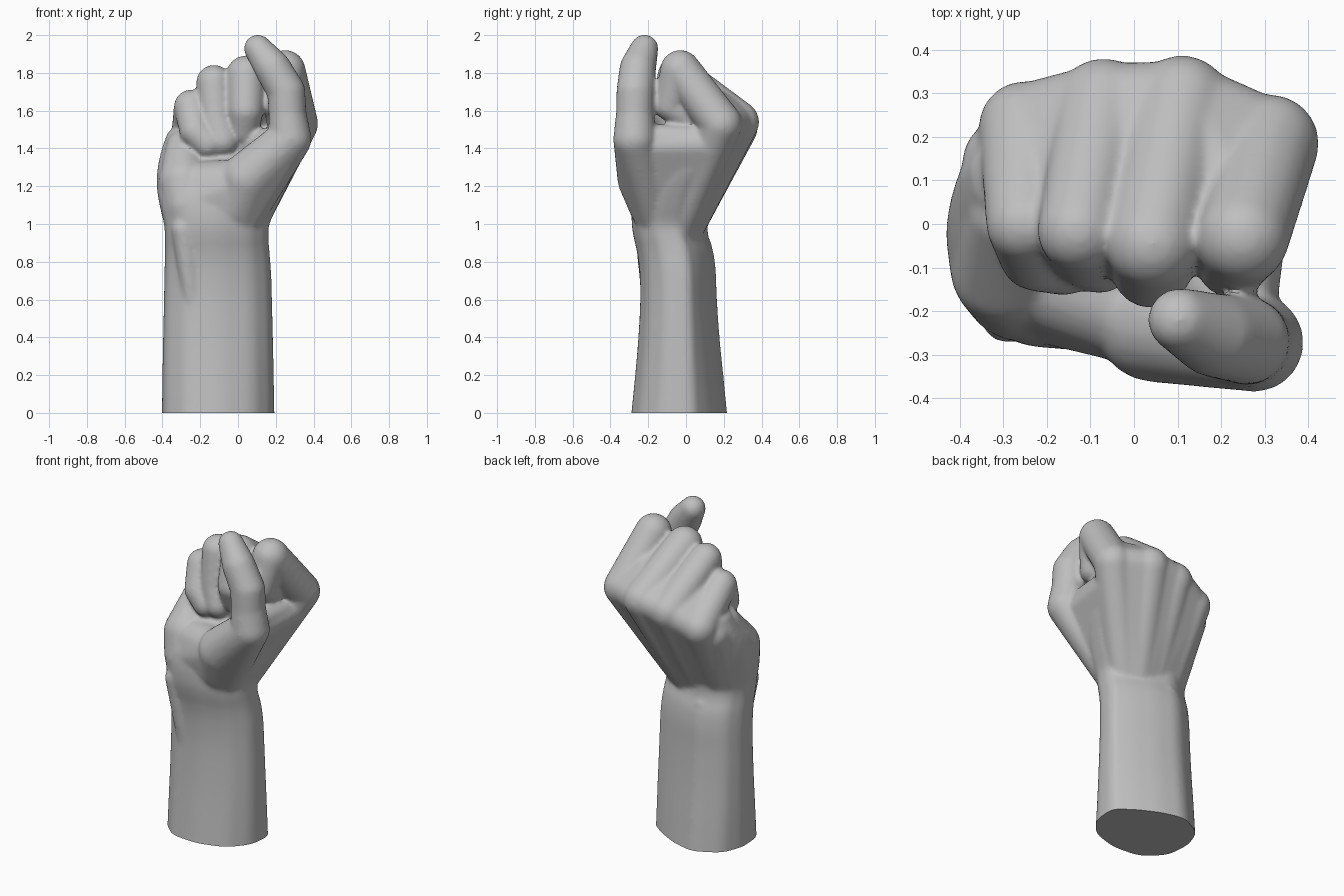
import bpy, bmesh
from mathutils import Vector

if "Cube" in bpy.data.objects:
    bpy.data.objects.remove(bpy.data.objects["Cube"])

skin = bpy.data.materials.new("grey_clay")
skin.diffuse_color = (0.52, 0.52, 0.52, 1)
skin.use_nodes = True
skin.node_tree.nodes["Principled BSDF"].inputs["Base Color"].default_value = skin.diffuse_color

body = bmesh.new()          # every solid is collected here, then fused

# unit ball used as the joint of every hull
ball = bmesh.new()
bmesh.ops.create_icosphere(ball, subdivisions=3, radius=1)
BALL = [v.co.copy() for v in ball.verts]
ball.free()


def add(bm):
    me = bpy.data.meshes.new("tmp")
    bm.to_mesh(me)
    bm.free()
    body.from_mesh(me)
    bpy.data.meshes.remove(me)


def hull(*joints):
    """Convex skin around balls given as (x, y, z, radius)."""
    bm = bmesh.new()
    for x, y, z, r in joints:
        for c in BALL:
            bm.verts.new(Vector((x, y, z)) + c * r)
    bmesh.ops.convex_hull(bm, input=bm.verts[:])
    bmesh.ops.delete(bm, geom=[v for v in bm.verts if not v.link_faces], context='VERTS')
    bmesh.ops.recalc_face_normals(bm, faces=bm.faces[:])
    add(bm)


def limb(joints):
    for a, b in zip(joints, joints[1:]):
        hull(a, b)


def mix(a, b, t, r):
    return tuple(a[k] + (b[k] - a[k]) * t for k in range(3)) + (r,)


def spline(p, t):
    """Catmull-Rom through four rings."""
    return [.5 * (2 * b + (c - a) * t + (2 * a - 5 * b + 4 * c - d) * t * t
                  + (3 * b - a - 3 * c + d) * t ** 3) for a, b, c, d in zip(*p)]


# forearm cross-section, rounded by corner cutting
prof = [(1, .27), (.95, -.35), (.62, -.8), (.05, -1), (-.55, -.94), (-.95, -.5),
        (-1, .15), (-.82, .68), (-.3, 1), (.2, .85), (.65, .58)]
for _ in range(2):
    cut = []
    for i, a in enumerate(prof):
        b = prof[(i + 1) % len(prof)]
        cut += [(a[0] * .82 + b[0] * .18, a[1] * .82 + b[1] * .18),
                (a[0] * .18 + b[0] * .82, a[1] * .18 + b[1] * .82)]
    prof = cut
lo = [min(p[k] for p in prof) for k in (0, 1)]
hi = [max(p[k] for p in prof) for k in (0, 1)]
prof = [[(p[k] - lo[k]) / (hi[k] - lo[k]) for k in (0, 1)] for p in prof]

# forearm, wrist and palm: z, x min, x max, y min, y max
key = [(-.06, -.403, .194, -.295, .224), (.2, -.4, .189, -.269, .198),
       (.4, -.396, .185, -.252, .178), (.6, -.392, .18, -.242, .164),
       (.75, -.389, .175, -.246, .158), (.85, -.387, .167, -.259, .145),
       (.93, -.387, .162, -.277, .12), (1.0, -.392, .167, -.287, .117),
       (1.1, -.415, .213, -.285, .145), (1.2, -.43, .262, -.26, .18),
       (1.3, -.425, .31, -.18, .215), (1.4, -.403, .34, -.07, .25),
       (1.49, -.37, .35, -.03, .27)]
pad = [key[0]] + key + [key[-1]]
rings = [spline(pad[i:i + 4], s / 4) for i in range(len(key) - 1) for s in range(4)] + [key[-1]]
bm = bmesh.new()
loops = [[bm.verts.new((x0 + (x1 - x0) * u, y0 + (y1 - y0) * v, z)) for u, v in prof]
         for z, x0, x1, y0, y1 in rings]
for a, b in zip(loops, loops[1:]):
    for i in range(len(a)):
        j = (i + 1) % len(a)
        bm.faces.new((a[i], a[j], b[j], b[i]))
bm.faces.new(loops[0])
bm.faces.new(loops[-1])
bmesh.ops.recalc_face_normals(bm, faces=bm.faces[:])
add(bm)

# fingers: knuckle, middle joint, end joint, tip
index = [(.312, .185, 1.53, .113), (.25, -.03, 1.815, .107), (.225, -.085, 1.63, .085), (.22, .01, 1.56, .075)]
middle = [(.11, .275, 1.54, .113), (.042, -.045, 1.788, .105), (.04, -.1, 1.6, .094), (.03, -.065, 1.5, .085)]
ring = [(-.07, .27, 1.51, .111), (-.127, -.015, 1.748, .095), (-.112, -.053, 1.54, .09), (-.08, -.075, 1.44, .085)]
pinky = [(-.25, .222, 1.435, .107), (-.25, .0, 1.622, .09), (-.225, -.07, 1.49, .085), (-.16, -.085, 1.425, .08)]
fingers = (index, middle, ring, pinky)
wrists = [(.04, -.04, .98, .1), (-.03, -.015, .96, .1), (-.12, -.015, .96, .1), (-.23, -.03, .96, .1)]
for finger, w in zip(fingers, wrists):
    limb(finger)
    hull(w, finger[0])                           # bone across the back of the hand
for i in range(3):
    f, g = fingers[i], fingers[i + 1]
    a, b = f[0][:3] + (.1,), g[0][:3] + (.1,)
    hull(wrists[i], wrists[i + 1], a, b)         # skin between the bones
    hull(a, b, mix(f[0], f[1], .3, .08), mix(g[0], g[1], .3, .08))
    hull(a, b, mix(f[0], f[1], .75, .045), mix(g[0], g[1], .75, .045))

# thumb, its fleshy base, and the web to the index finger
thumb = [(.276, -.272, 1.45, .114), (.262, -.27, 1.58, .101), (.256, -.268, 1.70, .101),
         (.184, -.255, 1.825, .097), (.105, -.22, 1.929, .074)]
limb(thumb)
hull((.0, -.14, .98, .1), (.0, -.18, 1.1, .125), (.05, -.222, 1.24, .142), thumb[0])
hull((.24, -.22, 1.41, .085), (.27, .14, 1.42, .1), (.04, -.04, 1.0, .1), (.04, -.16, 1.06, .1))
hull((.24, -.2, 1.45, .08), (.27, .05, 1.45, .075), (.05, -.02, 1.4, .085))
# heel of the palm and edge of the hand on the little-finger side
heel = [(-.25, -.12, .97, .13), (-.26, -.135, 1.1, .135), (-.285, -.1, 1.22, .138)]
hull(*heel, (-.29, .14, 1.38, .105), (-.27, -.01, 1.03, .1))
hull(heel[2], (-.295, .02, 1.41, .085), (-.29, .14, 1.42, .09))
# hollow of the palm between heel and thumb
hull((-.26, -.13, 1.1, .13), (-.27, -.095, 1.2, .13), (.0, -.18, 1.1, .122),
     (.03, -.205, 1.22, .125), (-.1, -.12, .98, .12))
# tendon on the inner wrist and the wrist bone on the back
hull((-.29, -.21, .97, .063), (-.22, -.17, .45, .05))
hull((-.18, .06, .87, .08), (-.18, .05, .78, .07))

# fuse into one skin and soften
me = bpy.data.meshes.new("raw")
body.to_mesh(me)
body.free()
raw = bpy.data.objects.new("raw", me)
bpy.context.collection.objects.link(raw)
rm = raw.modifiers.new("fuse", 'REMESH')
rm.mode = 'VOXEL'
rm.voxel_size = 0.011
sm = raw.modifiers.new("soften", 'SMOOTH')
sm.factor = 0.5
sm.iterations = 11
dg = bpy.context.evaluated_depsgraph_get()
skin_mesh = bpy.data.meshes.new_from_object(raw.evaluated_get(dg))
bpy.data.objects.remove(raw)

# flat cut at the base of the forearm
bm = bmesh.new()
bm.from_mesh(skin_mesh)
bmesh.ops.bisect_plane(bm, geom=bm.verts[:] + bm.edges[:] + bm.faces[:],
                       plane_co=(0, 0, 0), plane_no=(0, 0, 1), clear_inner=True)
bmesh.ops.holes_fill(bm, edges=[e for e in bm.edges if e.is_boundary], sides=0)
bmesh.ops.recalc_face_normals(bm, faces=bm.faces[:])
bm.to_mesh(skin_mesh)
bm.free()

skin_mesh.name = "fist_and_forearm"
skin_mesh.materials.clear()
skin_mesh.materials.append(skin)
fist = bpy.data.objects.new("fist_and_forearm", skin_mesh)
bpy.context.collection.objects.link(fist)
bpy.context.view_layer.objects.active = fist
fist.select_set(True)
bpy.ops.object.shade_smooth_by_angle(angle=0.8)
